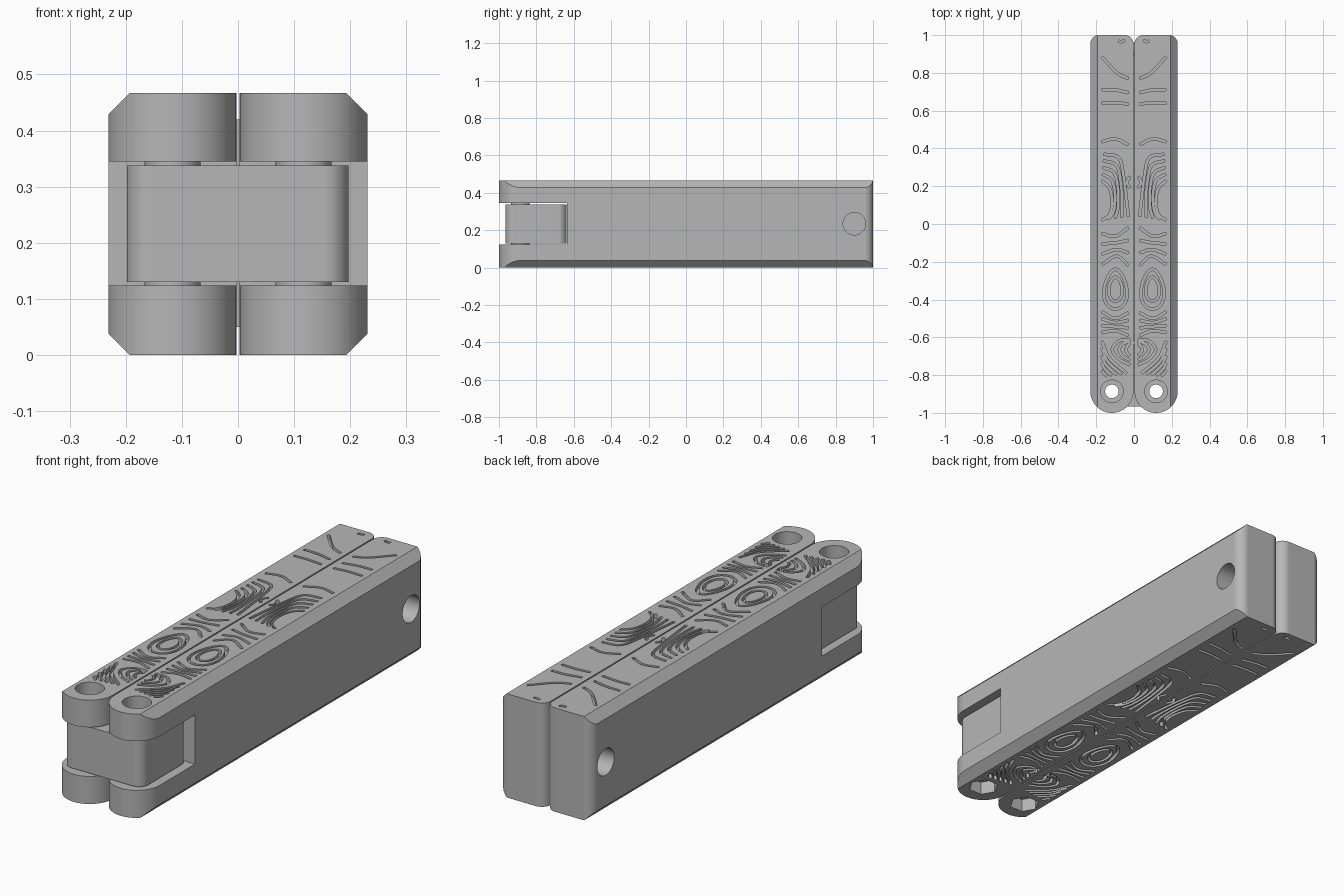
import bpy, bmesh, math
from mathutils import Vector, Matrix

cube = bpy.data.objects.get("Cube")
if cube:
    bpy.data.objects.remove(cube)

HEIGHT = 0.467
INNER, OUTER = 0.003, 0.231
PIVOT = Vector((0.117, -0.886))
SLOT = (0.124, 0.345)

grey = bpy.data.materials.new("plain grey")
grey.use_nodes = True
grey.diffuse_color = (0.47, 0.47, 0.47, 1)
grey.node_tree.nodes["Principled BSDF"].inputs["Base Color"].default_value = grey.diffuse_color


def arc(center, radius, start, end, steps=24):
    """Points of a plan arc, angles in degrees."""
    out = []
    for i in range(steps + 1):
        a = math.radians(start + (end - start) * i / steps)
        out.append(Vector((center[0] + radius * math.cos(a), center[1] + radius * math.sin(a))))
    return out


def circle(center, radius, sides=48):
    return arc(center, radius, 0, 360, sides)[:-1]


def rounded_rect(x0, x1, y0, y1, r):
    return (arc((x1 - r, y0 + r), r, -90, 0, 8) + arc((x1 - r, y1 - r), r, 0, 90, 8)
            + arc((x0 + r, y1 - r), r, 90, 180, 8) + arc((x0 + r, y0 + r), r, 180, 270, 8))


def rect(x0, x1, y0, y1):
    return [Vector(p) for p in ((x0, y0), (x1, y0), (x1, y1), (x0, y1))]


def prism(bm, points, z0, z1):
    low = [bm.verts.new((p.x, p.y, z0)) for p in points]
    high = [bm.verts.new((p.x, p.y, z1)) for p in points]
    bm.faces.new(low[::-1])
    bm.faces.new(high)
    for i in range(len(low)):
        j = (i + 1) % len(low)
        bm.faces.new((low[i], low[j], high[j], high[i]))


def finish(name, bm):
    bmesh.ops.recalc_face_normals(bm, faces=bm.faces)
    mesh = bpy.data.meshes.new(name)
    bm.to_mesh(mesh)
    bm.free()
    mesh.materials.append(grey)
    obj = bpy.data.objects.new(name, mesh)
    bpy.context.collection.objects.link(obj)
    return obj


def carve(obj, bm):
    """Subtract a cutter and bake the result."""
    cutter = finish("cutter", bm)
    cutter.hide_render = True
    mod = obj.modifiers.new("carve", "BOOLEAN")
    mod.operation = "DIFFERENCE"
    mod.solver = "EXACT"
    mod.use_self = True
    mod.object = cutter
    deps = bpy.context.evaluated_depsgraph_get()
    mesh = bpy.data.meshes.new_from_object(obj.evaluated_get(deps))
    obj.modifiers.clear()
    obj.data = mesh
    bpy.data.objects.remove(cutter)


def carve_prism(obj, points, z0, z1):
    bm = bmesh.new()
    prism(bm, points, z0, z1)
    carve(obj, bm)


def shade(obj):
    bpy.ops.object.select_all(action="DESELECT")
    obj.select_set(True)
    bpy.context.view_layer.objects.active = obj
    bpy.ops.object.shade_smooth_by_angle(angle=math.radians(30))
    obj.modifiers.new("weighted normals", "WEIGHTED_NORMAL").keep_sharp = True


# Contour grooves: smooth ribbons sunk into a face
def smooth_path(points, steps=6):
    p = [Vector(q) for q in points]
    p = [p[0] * 2 - p[1]] + p + [p[-1] * 2 - p[-2]]
    out = []
    for a, b, c, d in zip(p, p[1:], p[2:], p[3:]):
        for i in range(steps):
            t = i / steps
            out.append(b + (c - a) * t / 2 + (a * 2 - b * 5 + c * 4 - d) * t * t / 2
                       + (b * 3 - a - c * 3 + d) * t ** 3 / 2)
    return out + [p[-2]]


def ribbon(bm, path, z0, z1, closed=False, width=0.013):
    n = len(path)
    rings = []
    for i, p in enumerate(path):
        before = path[i - 1] if closed or i else p
        after = path[(i + 1) % n] if closed or i < n - 1 else p
        along = (after - before).normalized()
        side = Vector((-along.y, along.x)) * width / 2
        rings.append([bm.verts.new((q.x, q.y, z)) for q, z in
                      ((p - side, z0), (p + side, z0), (p + side, z1), (p - side, z1))])
    for i in range(n if closed else n - 1):
        a, b = rings[i], rings[(i + 1) % n]
        for k in range(4):
            m = (k + 1) % 4
            bm.faces.new((a[k], a[m], b[m], b[k]))
    if not closed:
        bm.faces.new(rings[0])
        bm.faces.new(rings[-1][::-1])


# Each family blends from one path to another in a number of lines
FAMILIES = [
    (1, [(.03, .77), (.09, .80), (.17, .885)], None),
    (1, [(.03, .695), (.1, .71), (.17, .712)], None),
    (1, [(.03, .635), (.1, .642), (.17, .64)], None),
    (1, [(.03, .42), (.1, .45), (.17, .435)], None),
    (1, [(.05, .972), (.065, .966), (.08, .967)], None),
    (5, [(.17, .23), (.13, .19), (.115, .12), (.13, .05), (.17, .02)],
        [(.16, .37), (.08, .35), (.055, .25), (.04, .13), (.03, .04)]),
    (1, [(.022, .25), (.037, .22), (.022, .19)], None),
    (4, [(.03, -.02), (.1, -.065), (.17, -.05)],
        [(.03, -.22), (.09, -.17), (.17, -.215)]),
    (4, [(.03, -.47), (.1, -.5), (.17, -.465)],
        [(.03, -.59), (.1, -.565), (.17, -.575)]),
    (3, [(.022, -.635), (.035, -.645), (.042, -.665), (.035, -.685), (.022, -.695)],
        [(.022, -.615), (.08, -.62), (.115, -.665), (.08, -.715), (.022, -.745)]),
    (5, [(.17, -.62), (.13, -.71), (.04, -.79)],
        [(.17, -.775), (.16, -.79), (.145, -.805)]),
]


def carve_contours(obj, z0, z1):
    bm = bmesh.new()
    for count, first, last in FAMILIES:
        for i in range(count):
            t = i / max(count - 1, 1)
            blend = [Vector(a).lerp(Vector(b), t) for a, b in zip(first, last or first)]
            ribbon(bm, smooth_path(blend), z0, z1)
    # egg-shaped rings
    for size in (0.036, 0.06):
        egg = [Vector((.098 + p.x * (1 - p.y * 4), -.345 + p.y * 1.75)) for p in circle((0, 0), size)]
        ribbon(bm, egg, z0, z1, closed=True)
    carve(obj, bm)


# Handle body: rounded pivot end, softened far corners, chamfered outer edges
R = (OUTER - INNER) / 2
CORNER = 0.045
plan = (arc(PIVOT, R, 180, 360, 40) + arc((OUTER - CORNER, 1 - CORNER), CORNER, 0, 90, 10)
        + arc((INNER + CORNER, 1 - CORNER), CORNER, 90, 180, 10))
bm = bmesh.new()
prism(bm, plan, 0, HEIGHT)
for z, up in ((HEIGHT, 1), (0, -1)):
    cut = bmesh.ops.bisect_plane(bm, geom=bm.verts[:] + bm.edges[:] + bm.faces[:],
                                 plane_co=(OUTER - 0.038, 0, z), plane_no=(1, 0, up), clear_outer=True)
    rim = [e for e in cut["geom_cut"] if isinstance(e, bmesh.types.BMEdge)]
    bmesh.ops.contextual_create(bm, geom=rim)
handle = finish("left_handle", bm)

# Fork slot, pivot bore, round recess above and hexagonal recess below
carve_prism(handle, rect(-0.1, 0.4, -1.1, -0.636), *SLOT)
carve_prism(handle, circle(PIVOT, 0.036), -0.1, HEIGHT + 0.1)
carve_prism(handle, circle(PIVOT, 0.06), HEIGHT - 0.06, HEIGHT + 0.1)
carve_prism(handle, circle(PIVOT, 0.064, 6), -0.1, 0.06)

# Blind round hole in the outer side
bm = bmesh.new()
prism(bm, circle((0, 0), 0.06), 0.1, 0.4)
bm.transform(Matrix.Translation((0, 0.9, 0.235)) @ Matrix.Rotation(math.pi / 2, 4, "Y"))
carve(handle, bm)

# Engraving on both broad faces
carve_contours(handle, HEIGHT - 0.02, HEIGHT + 0.05)
carve_contours(handle, -0.05, 0.02)

mirrored = handle.data.copy()
mirrored.transform(Matrix.Diagonal((-1, 1, 1, 1)))
mirrored.flip_normals()
other = bpy.data.objects.new("right_handle", mirrored)
bpy.context.collection.objects.link(other)

# Hinge block joining both pivots, with raised washers
bm = bmesh.new()
prism(bm, rounded_rect(-0.198, 0.197, -0.965, -0.638, 0.045), 0.13, 0.338)
hinge = finish("hinge_block", bm)
for s, side in ((1, "left"), (-1, "right")):
    center = (PIVOT.x * s, PIVOT.y)
    carve_prism(hinge, circle(center, 0.036), 0, HEIGHT)
    for z0, z1, level in ((0.338, SLOT[1], "upper"), (SLOT[0], 0.13, "lower")):
        bm = bmesh.new()
        ribbon(bm, circle(center, 0.043), z0, z1, closed=True, width=0.014)
        shade(finish(f"{side}_{level}_washer", bm))

# Thin core and pin between the handles
bm = bmesh.new()
prism(bm, rect(-0.004, 0.004, -0.62, 0.9), 0.05, 0.42)
finish("core_strip", bm)
bm = bmesh.new()
prism(bm, circle((0, 0), 0.04), -0.02, 0.02)
bm.transform(Matrix.Translation((0, 0.92, 0.235)) @ Matrix.Rotation(math.pi / 2, 4, "Y"))
shade(finish("closing_pin", bm))

for obj in (handle, other, hinge):
    shade(obj)
